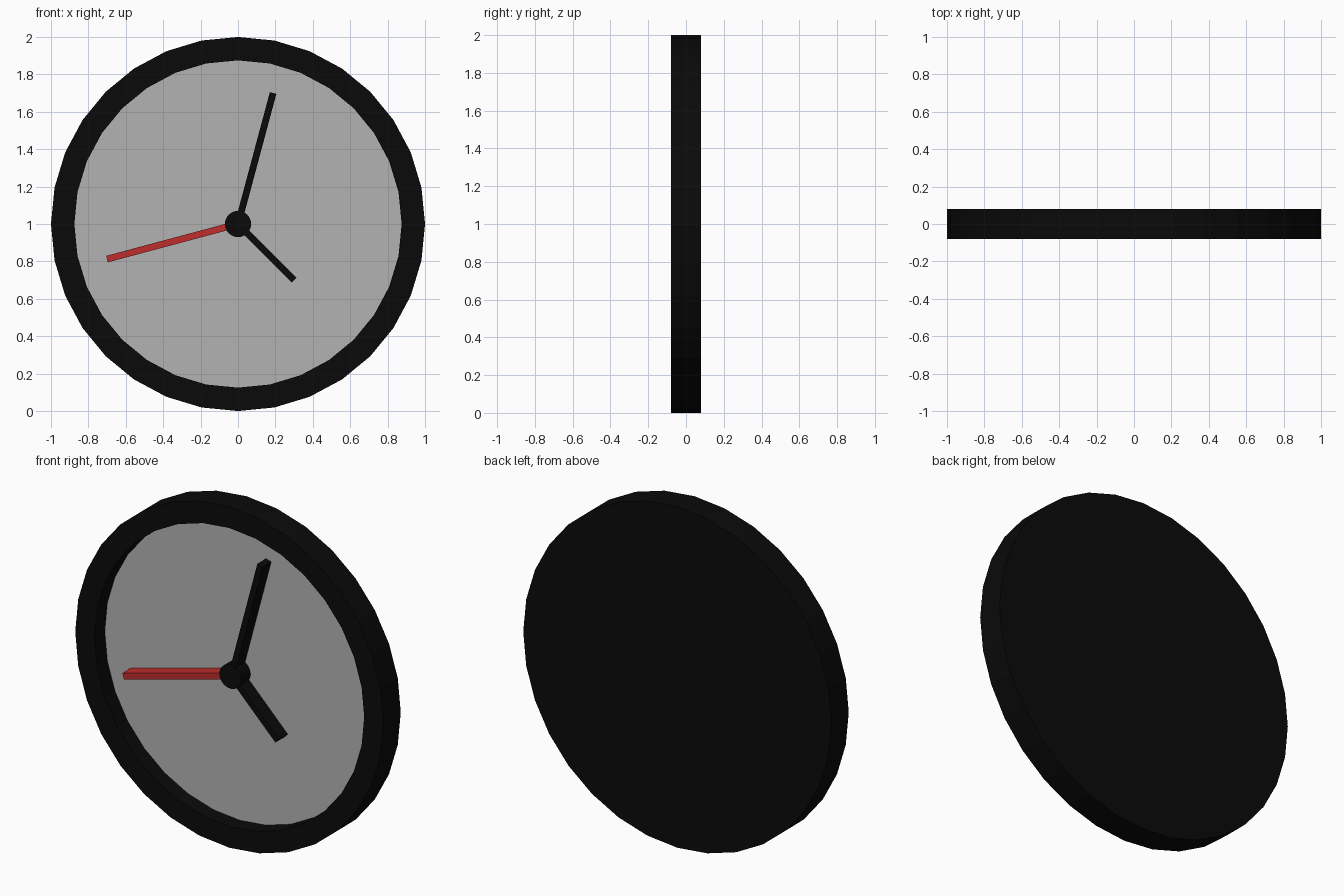
import bpy, bmesh
from math import radians, sin, cos
from mathutils import Matrix, Vector

cube = bpy.data.objects.get("Cube")
if cube:
    bpy.data.objects.remove(cube, do_unlink=True)

SIDES = 32
CENTRE = Vector((0, 0, 1))
FACE_Y = 0.015


def material(name, rgb):
    m = bpy.data.materials.new(name)
    m.use_nodes = True
    colour = (*rgb, 1)
    m.diffuse_color = colour
    m.node_tree.nodes["Principled BSDF"].inputs["Base Color"].default_value = colour
    return m


black = material("black", (0.003, 0.003, 0.003))
grey = material("dial grey", (0.45, 0.45, 0.45))
red = material("red", (0.52, 0.025, 0.025))


def add_object(name, bm, *mats):
    bmesh.ops.recalc_face_normals(bm, faces=bm.faces)
    mesh = bpy.data.meshes.new(name)
    bm.to_mesh(mesh)
    bm.free()
    obj = bpy.data.objects.new(name, mesh)
    for m in mats:
        mesh.materials.append(m)
    bpy.context.collection.objects.link(obj)
    return obj


def lathe(profile):
    """Closed solid from (radius, y) rings around the y axis, capped at both ends."""
    bm = bmesh.new()
    rings = []
    for r, y in profile:
        angles = [radians(360 * i / SIDES) for i in range(SIDES)]
        rings.append([bm.verts.new(CENTRE + Vector((r * sin(a), y, r * cos(a)))) for a in angles])
    for a, b in zip(rings, rings[1:]):
        for i in range(SIDES):
            j = (i + 1) % SIDES
            bm.faces.new((a[i], a[j], b[j], b[i]))
    bm.faces.new(rings[0])
    bm.faces.new(rings[-1])
    return bm


# Case with raised rim; the recessed disc is the dial
case = lathe([(1, 0.08), (1, -0.08), (0.875, -0.08), (0.875, FACE_Y)])
for f in case.faces:
    if len(f.verts) == SIDES and f.calc_center_median().y < 0.05:
        f.material_index = 1
add_object("clock_case", case, black, grey)

# Centre hub
add_object("hub", lathe([(0.07, FACE_Y), (0.07, -0.072)]), black)


# Hands: bars reaching out from the hub, angle clockwise from twelve
def hand(name, angle, length, mat, front=-0.064, width=0.036):
    bm = bmesh.new()
    bmesh.ops.create_cube(bm, size=1)
    bmesh.ops.scale(bm, verts=bm.verts, vec=(width, FACE_Y - front, length))
    bmesh.ops.translate(bm, verts=bm.verts, vec=(0, (FACE_Y + front) / 2, length / 2))
    bm.transform(Matrix.Translation(CENTRE) @ Matrix.Rotation(radians(angle), 4, 'Y'))
    add_object(name, bm, mat)


hand("minute_hand", 15, 0.725, black)
hand("hour_hand", 135, 0.424, black)
hand("second_hand", 255, 0.725, red)
